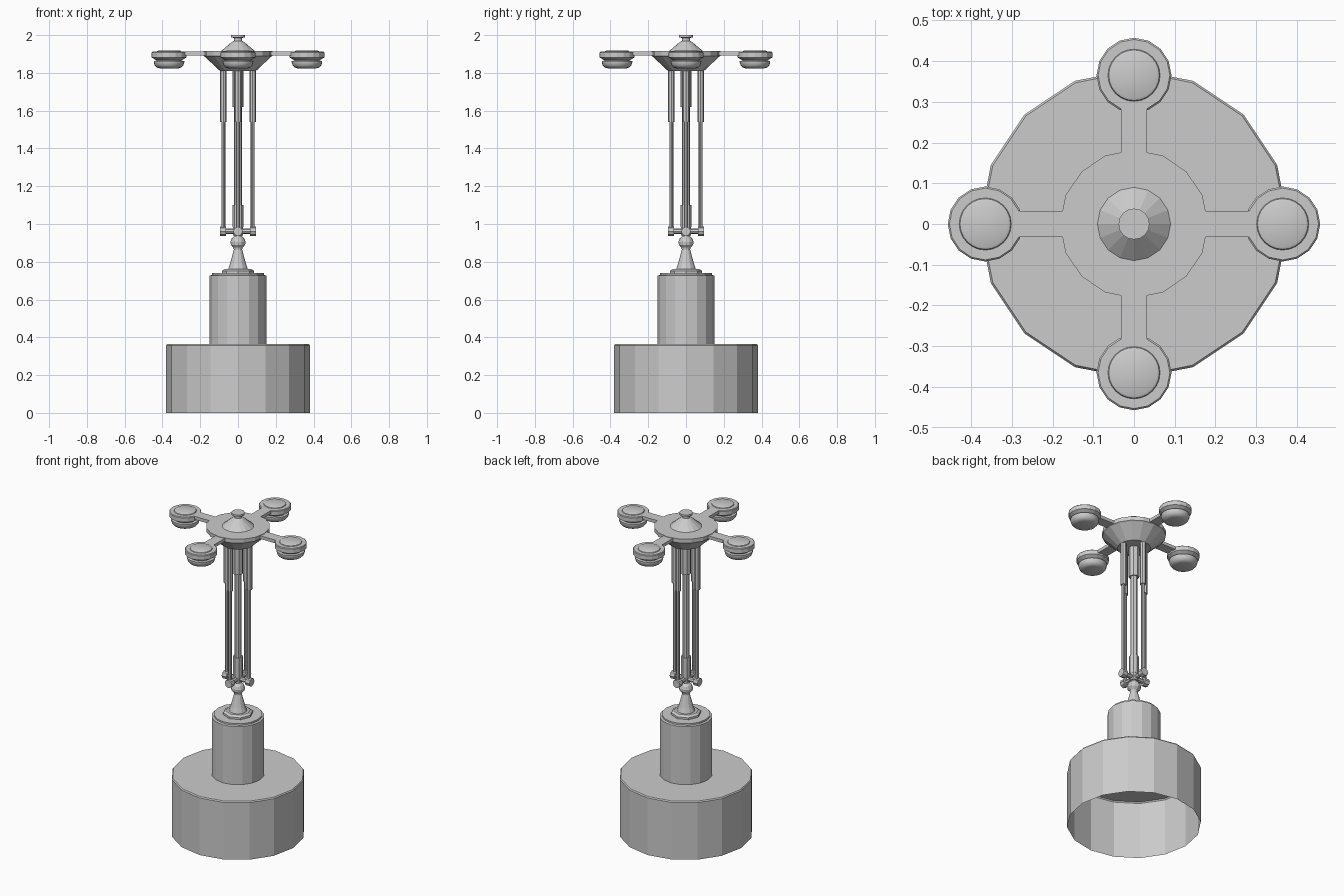
import bpy, bmesh, math
from mathutils import Matrix, Vector

cube = bpy.data.objects.get("Cube")
if cube:
    bpy.data.objects.remove(cube, do_unlink=True)

grey = bpy.data.materials.new("plain grey")
grey.diffuse_color = (0.6, 0.6, 0.6, 1)
grey.use_nodes = True
grey.node_tree.nodes["Principled BSDF"].inputs["Base Color"].default_value = (0.6, 0.6, 0.6, 1)


def finish(name, bm, matrix, smooth=False):
    mesh = bpy.data.meshes.new(name)
    bm.transform(matrix)
    bm.to_mesh(mesh)
    bm.free()
    mesh.materials.append(grey)
    obj = bpy.data.objects.new(name, mesh)
    bpy.context.collection.objects.link(obj)
    if smooth:
        bpy.ops.object.select_all(action='DESELECT')
        obj.select_set(True)
        bpy.context.view_layer.objects.active = obj
        bpy.ops.object.shade_smooth_by_angle(angle=math.radians(35))
    return obj


def lathe(name, profile, sides=16, matrix=Matrix(), smooth=False):
    """Turn (radius, height) points, listed bottom to top, about the z axis."""
    bm = bmesh.new()
    rings = []
    for r, z in profile:
        if r == 0:
            rings.append([bm.verts.new((0, 0, z))] * sides)
        else:
            angles = [math.tau * i / sides for i in range(sides)]
            rings.append([bm.verts.new((r * math.cos(a), r * math.sin(a), z)) for a in angles])
    for low, high in zip(rings, rings[1:]):
        for i in range(sides):
            j = (i + 1) % sides
            loop = list(dict.fromkeys((low[i], low[j], high[j], high[i])))
            bm.faces.new(loop)
    return finish(name, bm, matrix, smooth)


def rod(name, r, z0, z1, sides=8, matrix=Matrix()):
    return lathe(name, [(0, z0), (r, z0), (r, z1), (0, z1)], sides, matrix)


def bar(name, low, high, matrix):
    bm = bmesh.new()
    bmesh.ops.create_cube(bm, size=1)
    low, high = Vector(low), Vector(high)
    place = Matrix.Translation((low + high) / 2) @ Matrix.Diagonal((*(high - low), 1))
    return finish(name, bm, matrix @ place)


# Hollow open-bottomed base and column
lathe("base_drum", [(0.38, 0), (0.38, 0.357), (0.375, 0.364), (0, 0.364)])
lathe("column", [(0.15, 0.364), (0.15, 0.727), (0.138, 0.73), (0.138, 0.74), (0, 0.74)])
lathe("column_collar", [(0.085, 0.74), (0.085, 0.752), (0.07, 0.762), (0, 0.762)], 8)

# Flared pedestal with ball joint
lathe("pedestal", [(0.052, 0.762), (0.042, 0.79), (0.022, 0.865), (0.024, 0.875), (0.038, 0.89),
                   (0.04, 0.905), (0.034, 0.922), (0.018, 0.937), (0.018, 0.965), (0, 0.965)], 12)

# Central telescopic shaft
rod("joint_hub", 0.026, 0.94, 0.99)
rod("shaft", 0.021, 0.96, 1.83)
rod("shaft_lower_sleeve", 0.028, 0.985, 1.1)
rod("shaft_upper_sleeve", 0.03, 1.62, 1.83)

# Top hub with knob
lathe("top_hub", [(0, 1.81), (0.095, 1.81), (0.175, 1.885), (0.182, 1.89), (0.182, 1.915),
                  (0.09, 1.915), (0.035, 1.962), (0.022, 1.97), (0.022, 1.985),
                  (0.038, 1.988), (0.038, 2.0), (0, 2.0)])

# Four sets of linkage rods, arms and pods
sides = ("left", "back", "right", "front")
for n, side in enumerate(sides):
    turn = Matrix.Rotation(n * math.pi / 2, 4, 'Z')
    out = turn @ Matrix.Translation((0, 0, 0.961)) @ Matrix.Rotation(math.pi / 2, 4, 'Y')
    rod(side + "_joint_bar", 0.014, 0, 0.07, 8, out)
    rod(side + "_joint_knob", 0.025, 0.064, 0.096, 8, out)
    at_rod = turn @ Matrix.Translation((0.078, 0, 0))
    rod(side + "_link_rod", 0.0105, 0.96, 1.55, 8, at_rod)
    rod(side + "_link_sleeve", 0.0175, 1.54, 1.83, 8, at_rod)
    bar(side + "_arm", (0.16, -0.032, 1.892), (0.29, 0.032, 1.912), turn)
    at_pod = turn @ Matrix.Translation((0.365, 0, 0))
    lathe(side + "_pod_ring", [(0, 1.868), (0.07, 1.868), (0.092, 1.882), (0.092, 1.908),
                               (0.088, 1.912), (0, 1.912)], 16, at_pod)
    lathe(side + "_pod_cap", [(0.064, 1.912), (0.062, 1.916), (0.056, 1.919), (0, 1.919)],
          24, at_pod, True)
    lathe(side + "_pod_bowl", [(0, 1.824), (0.05, 1.824), (0.066, 1.829), (0.076, 1.84),
                               (0.081, 1.856), (0.081, 1.863), (0.066, 1.865), (0.066, 1.87)],
          24, at_pod, True)
